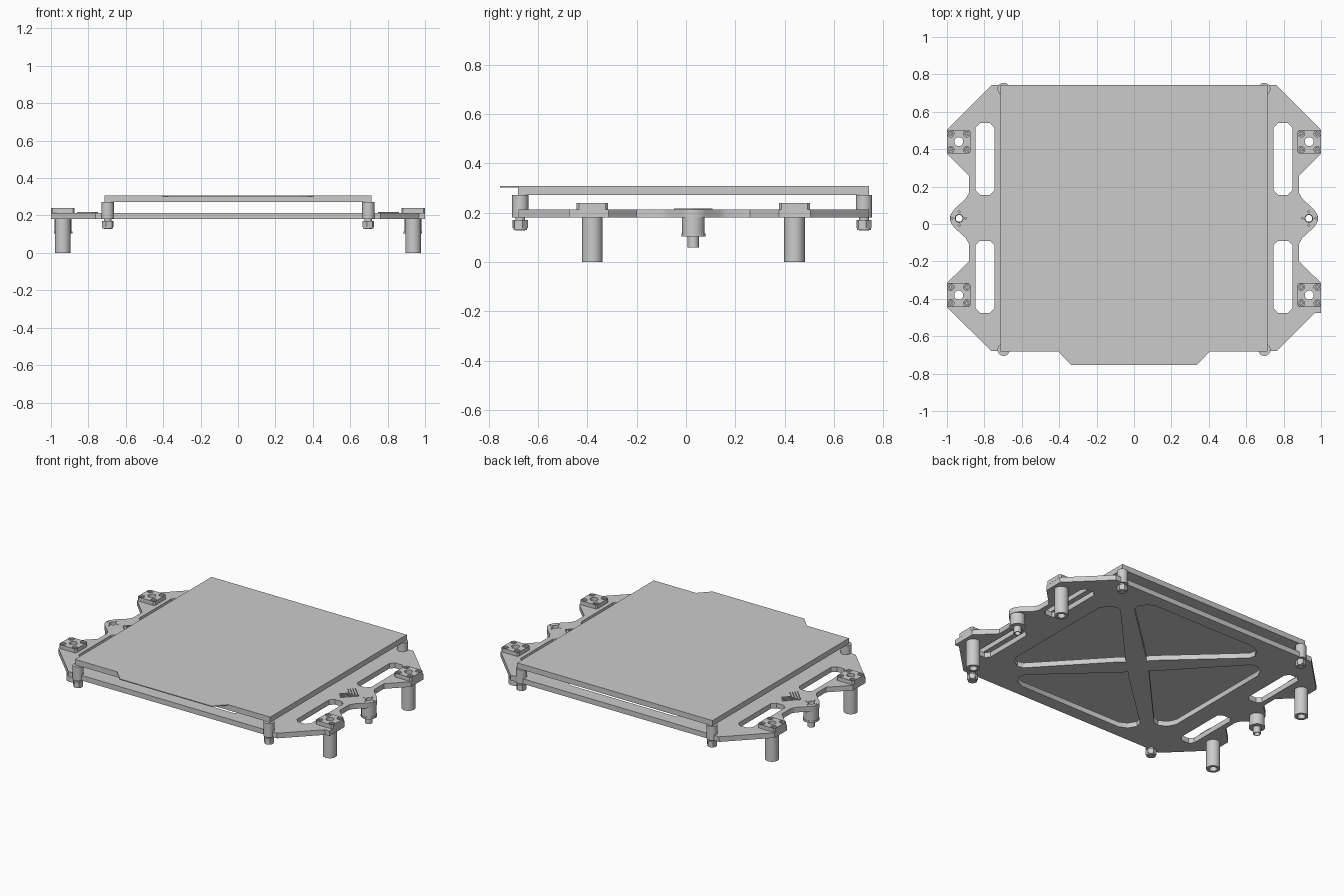
import bpy
import math

cube = bpy.data.objects.get("Cube")
if cube:
    bpy.data.objects.remove(cube, do_unlink=True)

grey = bpy.data.materials.new("light_grey")
grey.use_nodes = True
grey.diffuse_color = (0.6, 0.6, 0.6, 1)
grey.node_tree.nodes["Principled BSDF"].inputs["Base Color"].default_value = (0.6, 0.6, 0.6, 1)

MID = 0.03  # y of the assembly's mirror line


def circle(x, y, r, n=32, turn=0.0):
    return [(x + r * math.cos(turn + math.tau * i / n), y + r * math.sin(turn + math.tau * i / n))
            for i in range(n)]


def chamfer_rect(x0, x1, y0, y1, c):
    return [(x0 + c, y0), (x1 - c, y0), (x1, y0 + c), (x1, y1 - c),
            (x1 - c, y1), (x0 + c, y1), (x0, y1 - c), (x0, y0 + c)]


def slab(name, loops, z0, z1):
    """Extrude closed outlines between two heights; inner loops become holes."""
    curve = bpy.data.curves.new(name, "CURVE")
    curve.dimensions = "2D"
    curve.fill_mode = "BOTH"
    curve.extrude = (z1 - z0) / 2
    for loop in loops:
        spline = curve.splines.new("POLY")
        spline.points.add(len(loop) - 1)
        for point, (x, y) in zip(spline.points, loop):
            point.co = (x, y, 0, 1)
        spline.use_cyclic_u = True
    temp = bpy.data.objects.new(name + "_outline", curve)
    bpy.context.collection.objects.link(temp)
    bpy.context.view_layer.update()
    mesh = bpy.data.meshes.new_from_object(temp.evaluated_get(bpy.context.evaluated_depsgraph_get()))
    bpy.data.objects.remove(temp, do_unlink=True)
    mesh.materials.clear()
    mesh.materials.append(grey)
    obj = bpy.data.objects.new(name, mesh)
    obj.location.z = (z0 + z1) / 2
    bpy.context.collection.objects.link(obj)
    bpy.ops.object.select_all(action="DESELECT")
    obj.select_set(True)
    bpy.context.view_layer.objects.active = obj
    bpy.ops.object.mode_set(mode="EDIT")
    bpy.ops.mesh.select_all(action="SELECT")
    bpy.ops.mesh.remove_doubles(threshold=0.0001)
    bpy.ops.mesh.normals_make_consistent(inside=False)
    bpy.ops.object.mode_set(mode="OBJECT")
    bpy.ops.object.shade_smooth_by_angle(angle=math.radians(30))
    return obj


POST_X, POST_Y = 0.937, (0.44, -0.38)
TIP_X = 0.935
PLATE_Z, PLATE_TOP = 0.18, 0.214

# Carriage plate outline: one side profile, mirrored to the other
side = [(0.762, 0.742), (1.0, 0.505), (1.0, 0.377), (0.883, 0.26), (0.883, 0.165),
        (0.9, 0.135), (0.96, 0.08), (0.978, 0.055), (0.984, MID), (0.978, 0.005),
        (0.96, -0.02), (0.9, -0.075), (0.883, -0.105), (0.883, -0.2), (1.0, -0.315)]
right_end = [(1.0, -0.475), (0.968, -0.475), (0.762, -0.68)]
left_end = [(1.0, -0.445), (0.762, -0.68)]
outline = side + right_end + [(-x, y) for x, y in reversed(side + left_end)]

# Plate openings: side slots, mounting holes and four pockets between diagonal ribs
holes = []
for s in (-1, 1):
    for y0, y1 in ((0.155, 0.54), (-0.475, -0.09)):
        xs = sorted((s * 0.745, s * 0.848))
        holes.append(chamfer_rect(xs[0], xs[1], y0, y1, 0.025))
    holes.append(circle(s * TIP_X, MID, 0.021))
    for py in POST_Y:
        holes.append(circle(s * POST_X, py, 0.024))
    for dx, dy in ((-1, 0), (1, 0), (0, 1), (0, -1)):
        holes.append(circle(s * TIP_X + dx * 0.036, MID + dy * 0.036, 0.005, 8))
pocket = [(0.085, 0.0), (0.11, -0.02), (0.51, -0.45), (0.55, -0.46), (0.6, -0.43), (0.625, -0.38),
          (0.625, 0.38), (0.6, 0.43), (0.55, 0.46), (0.51, 0.45), (0.11, 0.02)]
for k in range(4):
    c, s = round(math.cos(k * math.pi / 2)), round(math.sin(k * math.pi / 2))
    holes.append([(c * x - s * y, s * x + c * y + MID) for x, y in pocket])
slab("carriage_plate", [outline] + holes, PLATE_Z, PLATE_TOP)

# Heated bed and the thin sheet with its front grip tab
B, FRONT, BACK = 0.713, -0.682, 0.742
slab("bed_plate", [[(-B, FRONT), (B, FRONT), (B, BACK), (-B, BACK)]], 0.272, 0.302)
slab("build_sheet", [[(-B, FRONT), (-0.405, FRONT), (-0.335, -0.755), (0.335, -0.755),
                      (0.405, FRONT), (B, FRONT), (B, BACK), (-B, BACK)]], 0.302, 0.308)

# Corner spacers, bolts and lock nuts
for s, side_name in ((-1, "right"), (1, "left")):
    for y, end in ((0.722, "back"), (-0.672, "front")):
        tag = f"{end}_{side_name}"
        x = s * 0.697
        slab("spacer_" + tag, [circle(x, y, 0.033)], PLATE_Z, 0.272)
        slab("bolt_" + tag, [circle(x, y, 0.02, 20)], 0.128, 0.182)
        slab("nut_" + tag, [circle(x, y, 0.032, 6, math.radians(15))], 0.138, 0.17)
        slab("nut_collar_" + tag, [circle(x, y, 0.028, 24)], 0.131, 0.138)

    # Tubular bearing posts under square flanges with four recessed screws
    for y, end in zip(POST_Y, ("back", "front")):
        tag = f"{end}_{side_name}"
        x = s * POST_X
        bore = circle(x, y, 0.024)
        corners = [(x + i * 0.043, y + j * 0.043) for i in (-1, 1) for j in (-1, 1)]
        h = 0.0635
        slab("flange_" + tag, [chamfer_rect(x - h, x + h, y - h, y + h, 0.01), bore]
             + [circle(cx, cy, 0.018, 20) for cx, cy in corners], PLATE_TOP, 0.24)
        slab("post_" + tag, [circle(x, y, 0.042), bore], 0, PLATE_Z)
        for n, (cx, cy) in enumerate(corners):
            slab(f"screw_{tag}_{n + 1}", [circle(cx, cy, 0.014, 16), circle(cx, cy, 0.006, 6)],
                 PLATE_TOP, 0.234)

    # Stepped nut at the middle of each side
    x = s * TIP_X
    for part, r, hole, z0, z1 in (("body", 0.046, 0.021, 0.115, PLATE_Z),
                                  ("rim", 0.049, 0.02, 0.103, 0.115),
                                  ("pin", 0.023, 0.018, 0.06, 0.103)):
        slab(f"side_nut_{part}_{side_name}", [circle(x, MID, r), circle(x, MID, hole)], z0, z1)

    # Raised chevron ribs between the slots
    for i in range(4):
        tip, arm, w = 0.862 - 0.022 * i, 0.078 - 0.012 * i, 0.006
        chevron = [(tip, 0), (tip - arm, arm), (tip - arm - w, arm), (tip - w, 0),
                   (tip - arm - w, -arm), (tip - arm, -arm)]
        slab(f"chevron_{side_name}_{i + 1}", [[(s * a, MID + b) for a, b in chevron]],
             PLATE_TOP, 0.218)
